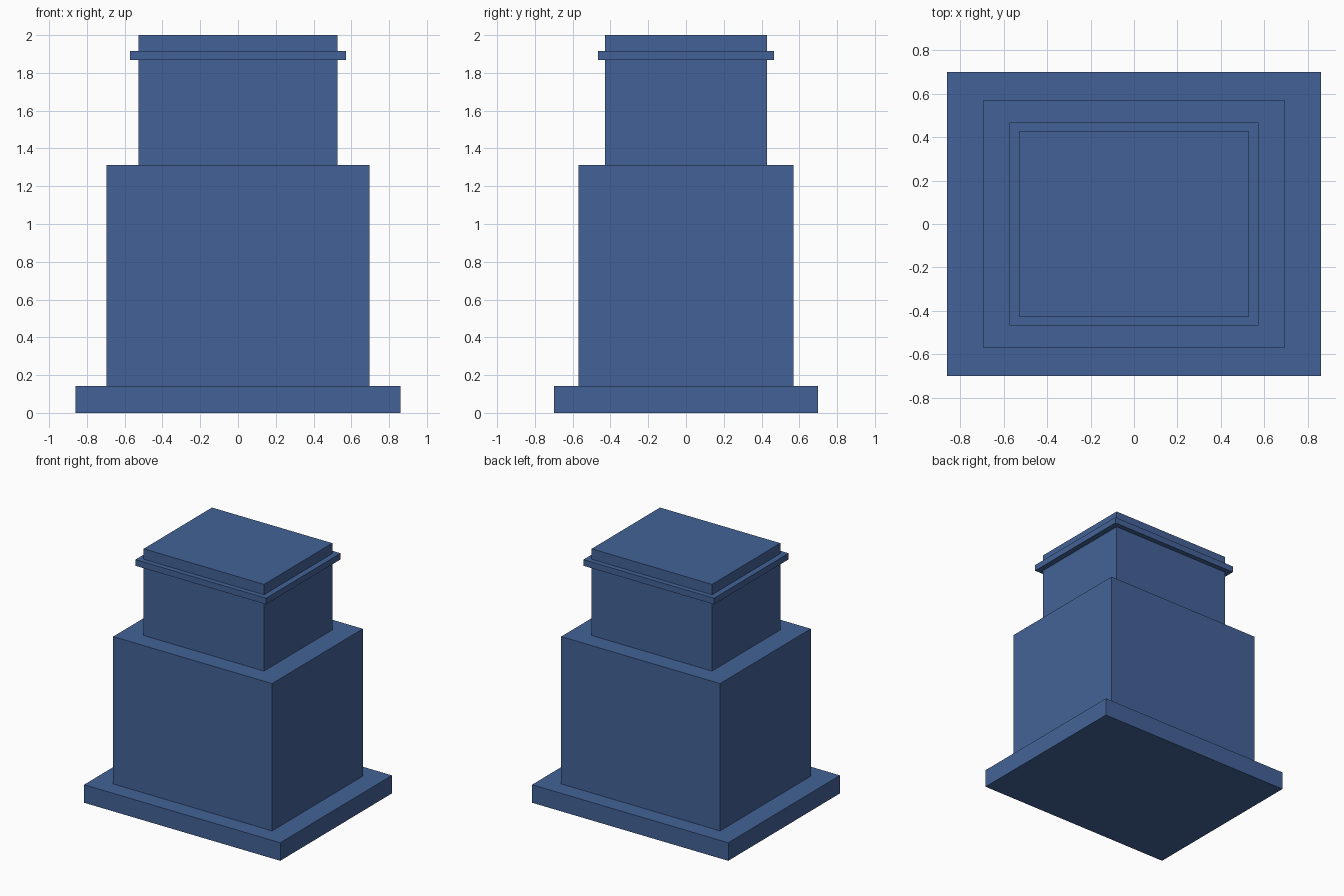
import bpy
import bmesh
from mathutils import Matrix

if "Cube" in bpy.data.objects:
    bpy.data.objects.remove(bpy.data.objects["Cube"])

# Single flat colour
blue = bpy.data.materials.new("slate_blue")
blue.diffuse_color = (0.056, 0.124, 0.310, 1.0)
blue.use_nodes = True
blue.node_tree.nodes["Principled BSDF"].inputs["Base Color"].default_value = blue.diffuse_color


def block(name, half_x, half_y, z0, z1):
    """Box centred on the z axis, spanning z0 to z1."""
    bm = bmesh.new()
    place = (Matrix.Translation((0, 0, (z0 + z1) / 2))
             @ Matrix.Diagonal((2 * half_x, 2 * half_y, z1 - z0, 1)))
    bmesh.ops.create_cube(bm, size=1, matrix=place)
    mesh = bpy.data.meshes.new(name)
    bm.to_mesh(mesh)
    bm.free()
    mesh.materials.append(blue)
    obj = bpy.data.objects.new(name, mesh)
    bpy.context.collection.objects.link(obj)
    return obj


# Stepped stack, from the ground up
block("base_plinth", 0.861, 0.70, 0.0, 0.143)
block("main_body", 0.697, 0.569, 0.143, 1.312)
block("upper_block", 0.528, 0.428, 1.312, 2.0)

# Thin moulding around the upper block
block("trim_band", 0.573, 0.467, 1.868, 1.917)
